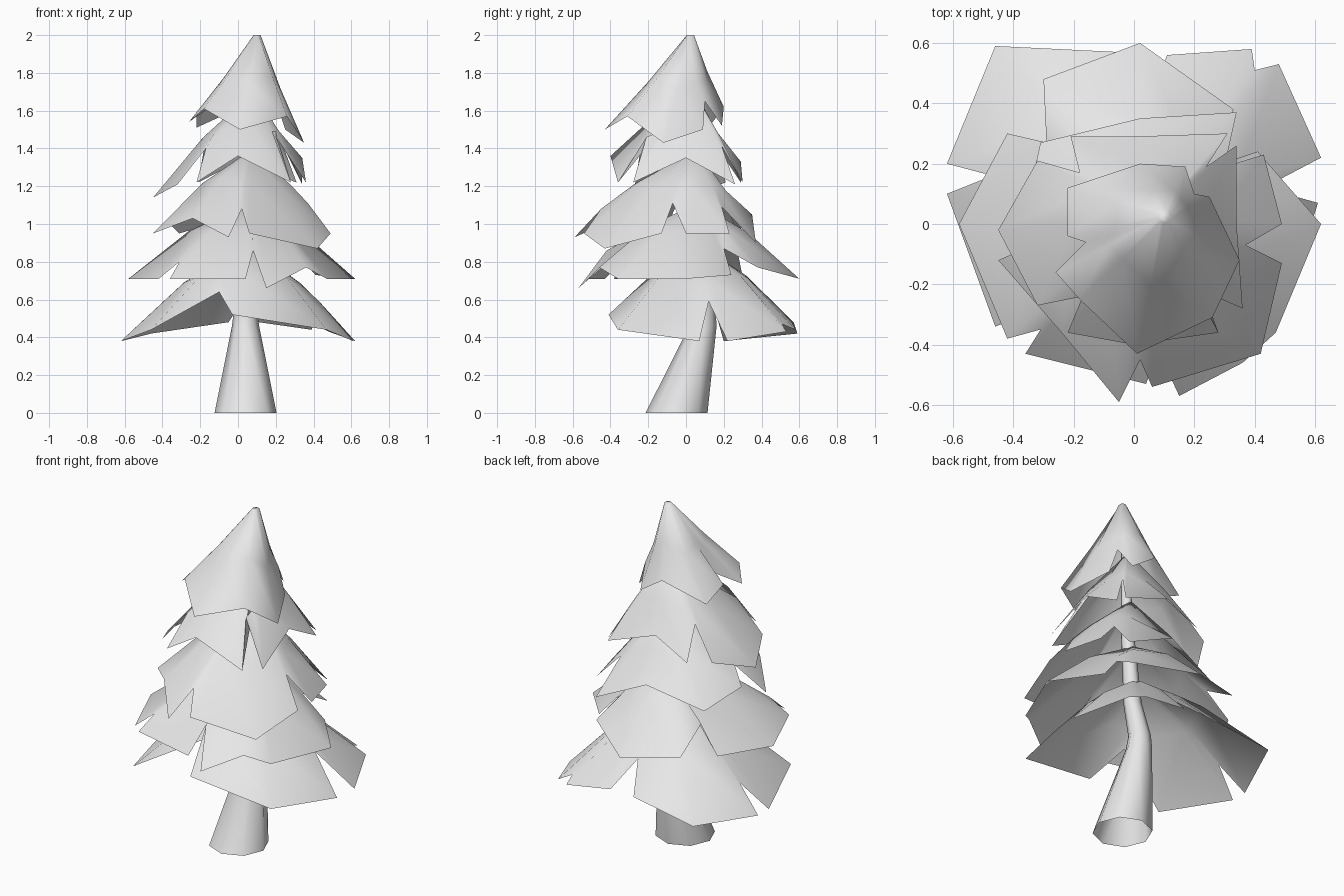
import bpy
import bmesh
import math
from mathutils import Vector

default_cube = bpy.data.objects.get("Cube")
if default_cube:
    bpy.data.objects.remove(default_cube, do_unlink=True)

UNIT = 0.01  # all sizes below are in hundredths

# One plain colour for the whole tree
grey = bpy.data.materials.new("light_grey")
grey.use_nodes = True
grey.diffuse_color = (0.8, 0.8, 0.8, 1)
grey.node_tree.nodes["Principled BSDF"].inputs["Base Color"].default_value = grey.diffuse_color


def ring(center, radius, sides):
    """Points of a horizontal circle, counter-clockwise."""
    step = math.tau / sides
    return [Vector(center) + Vector((math.cos(i * step), math.sin(i * step), 0)) * radius
            for i in range(sides)]


def loft(name, loops, cap=False):
    """Skin a stack of equal loops, listed from the top down, into a smooth open surface."""
    bm = bmesh.new()
    rows = [[bm.verts.new(point * UNIT) for point in loop] for loop in loops]
    for upper, lower in zip(rows, rows[1:]):
        for i in range(len(upper)):
            j = (i + 1) % len(upper)
            bm.faces.new((upper[i], lower[i], lower[j], upper[j]))
    if cap:
        bm.faces.new(rows[0])
    mesh = bpy.data.meshes.new(name)
    bm.to_mesh(mesh)
    bm.free()
    mesh.materials.append(grey)
    tree_part = bpy.data.objects.new(name, mesh)
    bpy.context.collection.objects.link(tree_part)
    bpy.ops.object.select_all(action="DESELECT")
    tree_part.select_set(True)
    bpy.context.view_layer.objects.active = tree_part
    bpy.ops.object.shade_smooth_by_angle(angle=math.radians(85))


def skirt(name, hub, rim, bulge=0.0):
    """A layer of branches falling from a hub to a ragged rim, slightly domed halfway."""
    hub = Vector(hub)
    rim = [Vector(point) for point in rim]
    reach = [(point - hub).to_2d().length for point in rim]
    middle = [hub.lerp(point, 0.5) + Vector((0, 0, bulge * length))
              for point, length in zip(rim, reach)]
    # Notches cut into the rim only: the dome runs straight across above them
    for i in range(len(rim)):
        before, after = i - 1, (i + 1) % len(rim)
        if reach[i] < 0.88 * min(reach[before], reach[after]):
            middle[i] = middle[before].lerp(middle[after], 0.5)
    top = [hub + (point - hub).to_2d().normalized().to_3d() * 2 for point in middle]
    loft(name, [top, middle, rim], cap=True)


# Trunk: hollow, eight-sided, wide at the foot and bending back before it rises
trunk_path = [((9, 3, 172), 2), ((8, 4, 120), 3.5), ((6, 6, 75), 5),
              ((4, 9.5, 54), 6.2), ((4, 9, 46), 7.2), ((4, -5, 0), 16.4)]
loft("trunk", [ring(center, radius, 8) for center, radius in trunk_path])

# Ragged rims of the branch layers, running counter-clockwise from the front left corner
lowest_rim = [(-46, -34, 44), (-10, -20, 64), (-3, -41, 52), (47, -36, 44), (61, 7, 38),
              (43, 12, 59), (62, 22, 38), (48, 53, 43), (40, 51, 47), (39, 58, 44),
              (11, 56, 48), (4, 40, 62), (-5, 57, 48), (-46, 59, 42), (-62, 20, 38),
              (-47, 16, 52), (-62, 10, 38)]
low_rim = [(-42, -38, 71), (-31, -35, 80), (-36, -43, 71), (4, -53, 71), (8, -42, 86),
           (15, -57, 66), (36, -46, 77), (47, -36, 71), (62, 0, 71), (41, 24, 73),
           (29, 20, 87), (33, 38, 77), (2, 60, 71), (-30, 48, 75), (-29, 27, 87),
           (-42, 30, 72), (-58, 0, 71)]
middle_rim = [(-45, -12, 95), (-24, -36, 103), (-5, -59, 93), (2, -45, 108), (6, -54, 95),
              (42, -43, 87), (49, -13, 95), (37, -7, 111), (49, 0, 95), (43, 23, 95),
              (30, 19, 109), (34, 37, 90), (2, 35, 105), (-31, 27, 95), (-37, 0, 101),
              (-29, -5, 110)]
high_rim = [(-32, -27, 121), (-17, -24, 140), (-22, -36, 122), (0, -40, 136), (28, -36, 122),
            (20, -21, 146), (36, -28, 122), (34, 0, 135), (34, 26, 121), (24, 19, 141),
            (31, 30, 122), (0, 29, 133), (-21, 29, 122), (-18, 17, 140), (-32, 21, 122),
            (-45, -2, 114)]
crown_rim = [(-26, -16, 154), (-18, -25, 161), (1, -43, 150), (26, -31, 157), (35, -12, 143),
             (25, 9, 150), (20, 10, 165), (17, 19, 152), (2, 20, 162), (-22, 12, 151),
             (-22, -4, 157), (-16, -6, 161)]

# Branch layers from the ground up
skirt("lowest_branches", (5, 7, 88), lowest_rim, bulge=0.09)
skirt("low_branches", (6, 6, 110), low_rim, bulge=0.09)
skirt("middle_branches", (7, 5, 138), middle_rim, bulge=0.09)
skirt("high_branches", (8, 4, 168), high_rim, bulge=0.09)
skirt("crown", (10.2, 2.4, 200), crown_rim)
